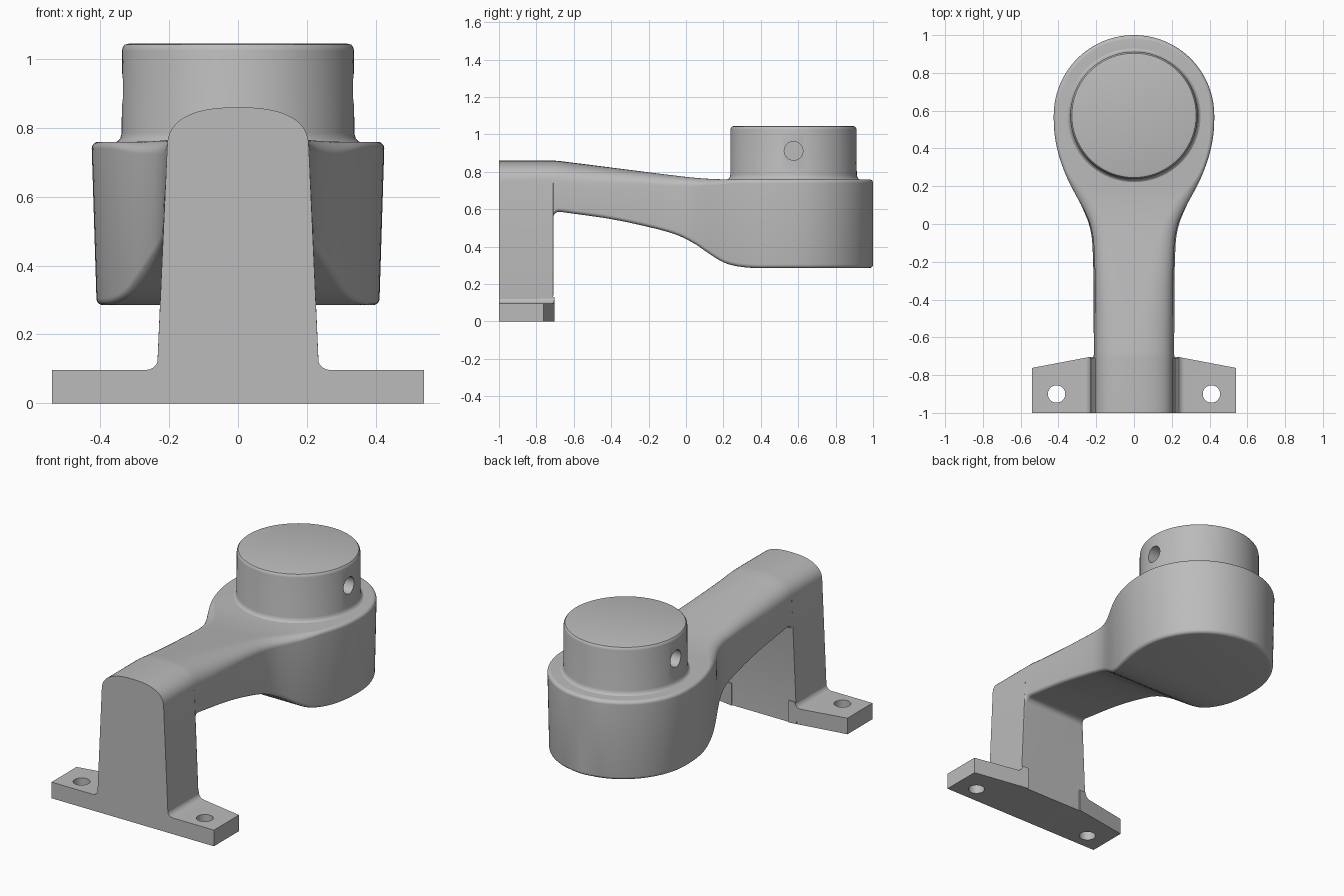
import bpy, bmesh
from math import sqrt, sin, cos, pi, radians
from mathutils import Matrix

if "Cube" in bpy.data.objects:
    bpy.data.objects.remove(bpy.data.objects["Cube"])

GREY = (0.5, 0.5, 0.5, 1)
metal = bpy.data.materials.new("plain grey")
metal.use_nodes = True
metal.diffuse_color = GREY
metal.node_tree.nodes["Principled BSDF"].inputs["Base Color"].default_value = GREY


def make(name, bm):
    bmesh.ops.remove_doubles(bm, verts=bm.verts, dist=1e-5)
    bmesh.ops.dissolve_degenerate(bm, edges=bm.edges, dist=1e-6)
    bmesh.ops.recalc_face_normals(bm, faces=bm.faces)
    mesh = bpy.data.meshes.new(name)
    bm.to_mesh(mesh)
    bm.free()
    mesh.materials.append(metal)
    obj = bpy.data.objects.new(name, mesh)
    bpy.context.collection.objects.link(obj)
    return obj


def smooth(obj):
    bpy.ops.object.select_all(action='DESELECT')
    obj.select_set(True)
    bpy.context.view_layer.objects.active = obj
    bpy.ops.object.shade_smooth_by_angle(angle=radians(35))


def drill(obj, centre, radius, depth, axis='Z'):
    bm = bmesh.new()
    turn = Matrix.Rotation(pi / 2, 4, 'Y') if axis == 'X' else Matrix()
    bmesh.ops.create_cone(bm, cap_ends=True, segments=32, radius1=radius, radius2=radius,
                          depth=depth, matrix=Matrix.Translation(centre) @ turn)
    cutter = make("hole_cutter", bm)
    mod = obj.modifiers.new("hole", 'BOOLEAN')
    mod.operation, mod.solver, mod.object = 'DIFFERENCE', 'EXACT', cutter
    bpy.context.view_layer.objects.active = obj
    bpy.ops.object.modifier_apply(modifier=mod.name)
    bpy.data.objects.remove(cutter)


def curve(keys, y):
    """Smooth interpolation through (y, value) keys."""
    if y <= keys[0][0]:
        return keys[0][1]
    if y >= keys[-1][0]:
        return keys[-1][1]

    def slope(i):
        if i in (0, len(keys) - 1):
            return 0
        a, b = keys[i - 1], keys[i + 1]
        return (b[1] - a[1]) / (b[0] - a[0])
    i = max(k for k in range(len(keys)) if keys[k][0] <= y)
    (y0, v0), (y1, v1) = keys[i], keys[i + 1]
    h = y1 - y0
    t = (y - y0) / h
    return (v0 * (2*t**3 - 3*t*t + 1) + v1 * (3*t*t - 2*t**3)
            + h * (slope(i) * (t**3 - 2*t*t + t) + slope(i + 1) * (t**3 - t*t)))


# Bracket body: cross-sections lofted from the foot, along the arm, round the head
WIDTH = [(-.4, .206), (-.1, .214), (0, .233), (.08, .268), (.16, .312), (.25, .357),
         (.36, .397), (.47, .42), (.575, .425)]
TOP = [(-.72, .86), (-.6, .848), (-.3, .81), (0, .773), (.1, .764), (.2, .76)]
BOTTOM = [(-.71, .588), (-.6, .576), (-.4, .547), (-.2, .505), (-.05, .463), (.05, .413),
          (.12, .365), (.2, .316), (.28, .294), (.4, .285)]
CROWN = [(-.7, 1), (-.2, .5), (.1, .2), (.3, 0)]
LEAN = [(-.6, .045), (0, .02), (.3, -.03)]
HEAD_Y, HEAD_R, EDGE, WALL_Y, INNER = .575, .425, .02, -.71, .035


def section(y, upright):
    w, top, low = curve(WIDTH, y), curve(TOP, y), curve(BOTTOM, y)
    crown, lean = curve(CROWN, y), curve(LEAN, y)
    rx = EDGE + (w - EDGE) * crown
    rz = EDGE + .1 * crown
    rb = EDGE
    if y > HEAD_Y:                       # round back of the head
        d = y - HEAD_Y
        w = sqrt(max(HEAD_R**2 - d*d, 1e-6))
        rx = rb = w - sqrt(max((HEAD_R - EDGE)**2 - d*d, 0))
        lean *= w / HEAD_R
        u = max(0, (y - 1 + EDGE) / EDGE)
        drop = EDGE * (1 - sqrt(max(0, 1 - u*u))) * .95
        top, low, rz = top - drop, low + drop, EDGE - drop
    if upright:
        low, rb = 0, .0005
    elif y < WALL_Y + INNER:             # fillet under the arm
        u = 1 - (y - WALL_Y) / INNER
        low -= INNER * (1 - sqrt(max(0, 1 - u*u)))
    rbz = min(rb, rz, EDGE)
    n = 2 + .5 * crown
    half = []
    for k in range(13):
        a = pi / 2 * (1 - k / 12)
        half.append((w - rx + rx * cos(a)**(2 / n) if k else w - rx,
                     top - rz + rz * max(0, sin(a))**(2 / n)))
    foot = w + lean * (top - rz - low)
    rb = min(rb, foot)
    for k in range(6):
        a = pi / 2 * k / 5
        half.append((foot - rb + rb * cos(a), low + rbz - rbz * sin(a)))
    return [(x, y, z) for x, z in half] + [(-x, y, z) for x, z in reversed(half)]


def loft(rings):
    bm = bmesh.new()
    rows = [[bm.verts.new(p) for p in ring] for ring in rings]
    for a, b in zip(rows, rows[1:]):
        for i in range(len(a)):
            j = (i + 1) % len(a)
            bm.faces.new((a[i], a[j], b[j], b[i]))
    bm.faces.new(rows[0])
    bm.faces.new(rows[-1][::-1])
    return bm


rings = [section(-1, True), section(WALL_Y, True)]
rings += [section(WALL_Y + .001 + INNER * (1 - cos(pi / 2 * k / 6)), False) for k in range(7)]
rings += [section(-.66 + k * (HEAD_Y + .66) / 50, False) for k in range(51)]
rings += [section(HEAD_Y + HEAD_R * sin(pi / 2 * k / 32), False) for k in range(1, 33)]
smooth(make("bracket_body", loft(rings)))

# Mounting tabs: filleted front profile run back to a slanted rear edge
R = .035
fillet = [(.232 + R - R * cos(pi / 2 * k / 6), .097 + R - R * sin(pi / 2 * k / 6)) for k in range(7)]
outline = [(.19, 0), (.19, .097 + R)] + fillet + [(.54, .097), (.54, 0)]
for side, name in ((1, "left_tab"), (-1, "right_tab")):
    front = [(side * x, -1, z) for x, z in outline]
    rear = [(side * x, -.703 - max(0, x - .23) * .19, z) for x, z in outline]
    tab = make(name, loft([front, rear]))
    drill(tab, (side * .41, -.9, .05), .046, .4)
    smooth(tab)

# Round boss on the head, with a blind hole in each side
profile = [(0, .7), (.358, .7), (.358, .758), (.349, .762), (.342, .77), (.338, .785),
           (.337, 1.025), (.335, 1.034), (.329, 1.042), (.318, 1.045), (0, 1.045)]
bm = bmesh.new()
verts = [bm.verts.new((r, HEAD_Y, z)) for r, z in profile]
edges = [bm.edges.new(pair) for pair in zip(verts, verts[1:])]
for v in verts:
    v.co.y = HEAD_Y
bmesh.ops.spin(bm, geom=verts + edges, cent=(0, HEAD_Y, 0), axis=(0, 0, 1),
               angle=2 * pi, steps=72, use_merge=False)
boss = make("boss", bm)
for side in (1, -1):
    drill(boss, (side * .34, HEAD_Y, .912), .05, .3, 'X')
smooth(boss)
